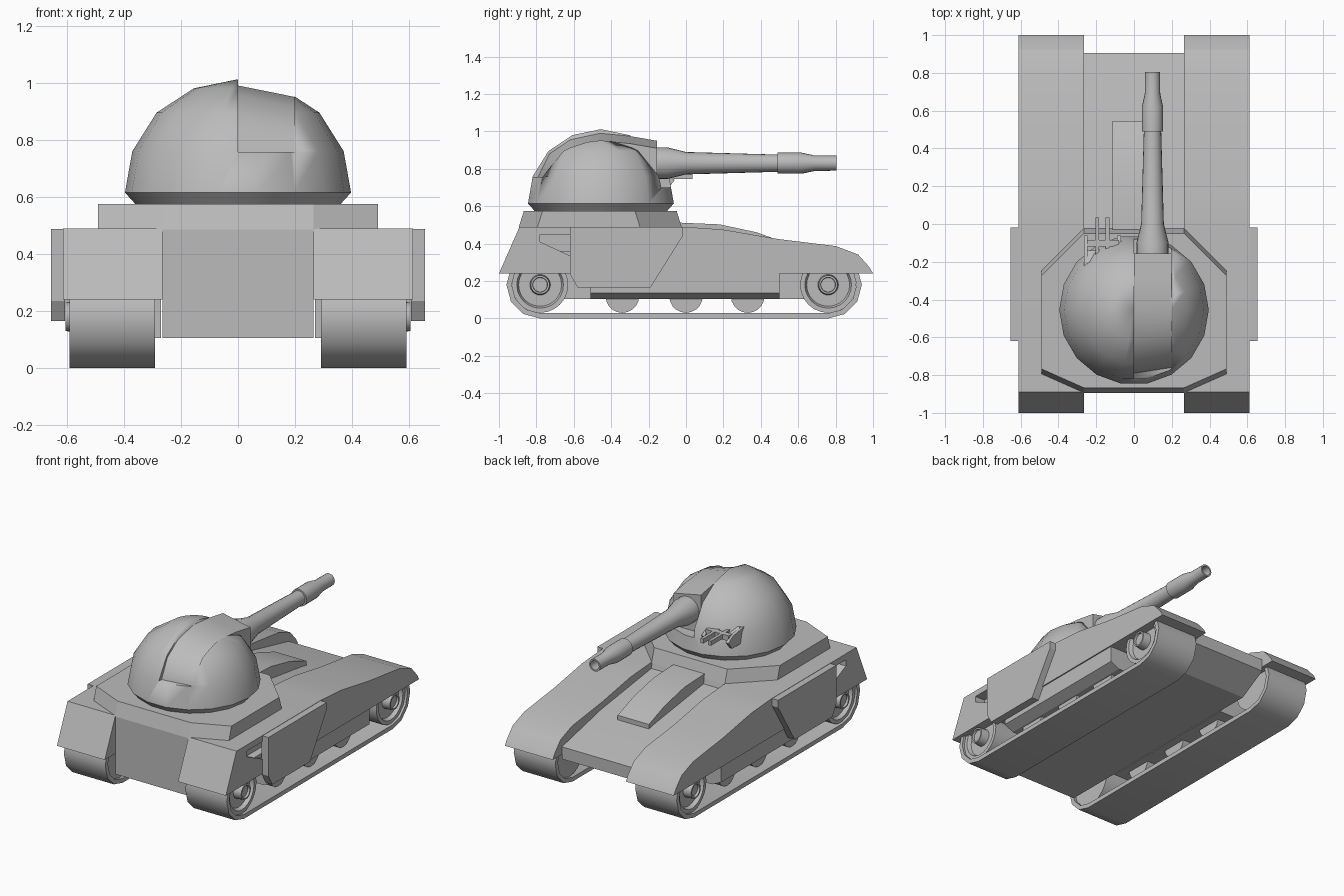
import bpy, bmesh, math
from mathutils import Matrix, Vector

cube = bpy.data.objects.get("Cube")
if cube:
    bpy.data.objects.remove(cube, do_unlink=True)

grey = bpy.data.materials.new("armour grey")
grey.use_nodes = True
shade = (0.5, 0.5, 0.5, 1)
grey.diffuse_color = shade
grey.node_tree.nodes["Principled BSDF"].inputs["Base Color"].default_value = shade


def finish(name, bm, smooth=0.6):
    bmesh.ops.recalc_face_normals(bm, faces=bm.faces)
    mesh = bpy.data.meshes.new(name)
    bm.to_mesh(mesh)
    bm.free()
    ob = bpy.data.objects.new(name, mesh)
    bpy.context.collection.objects.link(ob)
    mesh.materials.append(grey)
    bpy.ops.object.select_all(action='DESELECT')
    ob.select_set(True)
    bpy.context.view_layer.objects.active = ob
    bpy.ops.object.shade_smooth_by_angle(angle=smooth)
    return ob


def skin(bm, rings, caps=True, loop=False):
    """Join rings of equal length with quads."""
    vs = [[bm.verts.new(p) for p in ring] for ring in rings]
    pairs = list(zip(vs, vs[1:])) + ([(vs[-1], vs[0])] if loop else [])
    n = len(vs[0])
    for a, b in pairs:
        for i in range(n):
            bm.faces.new((a[i], a[(i + 1) % n], b[(i + 1) % n], b[i]))
    if caps and not loop:
        bm.faces.new(vs[0])
        bm.faces.new(vs[-1])


def prism(name, profile, x0, x1, smooth=0.4):
    """Side profile (y, z) extruded from x0 to x1."""
    bm = bmesh.new()
    skin(bm, [[(x, y, z) for y, z in profile] for x in (x0, x1)])
    return finish(name, bm, smooth)


def lathe(name, profile, axis, centre, sides):
    """Profile of (distance along axis, radius) turned about an axis."""
    bm = bmesh.new()
    turn = Vector((0, 0, 1)).rotation_difference(Vector(axis)).to_matrix().to_4x4()
    place = Matrix.Translation(centre) @ turn
    rings = []
    for t, r in profile:
        angles = [2 * math.pi * i / sides for i in range(sides)]
        rings.append([place @ Vector((r * math.cos(a), r * math.sin(a), t)) for a in angles])
    skin(bm, rings)
    bmesh.ops.remove_doubles(bm, verts=bm.verts, dist=0.0005)
    return finish(name, bm)


def mirror(ob):
    mod = ob.modifiers.new("mirror", 'MIRROR')
    mod.mirror_object = centre_point


def cut(ob, cutter):
    mod = ob.modifiers.new("cut", 'BOOLEAN')
    mod.object = cutter
    mod.solver = 'EXACT'
    cutter.hide_render = True
    cutter.hide_set(True)


centre_point = bpy.data.objects.new("mirror_centre", None)
bpy.context.collection.objects.link(centre_point)
centre_point.hide_render = True

# Hull between the tracks
prism("hull", [(-.89, .105), (.72, .105), (.905, .21), (.905, .29), (.5, .38),
               (-.02, .45), (-.03, .49), (-.89, .49)], -.265, .265)
prism("deck_wedge", [(-.03, .4), (-.03, .512), (.18, .503), (.38, .46), (.545, .4), (.545, .35)],
      -.113, .113)

# Fenders with a side recess
fender = prism("fender", [(-1, .24), (-.89, .49), (-.01, .49), (.2, .475), (.49, .425), (.8, .387),
                          (.92, .342), (.98, .275), (1, .24)], .265, .612)
recess = prism("recess_cutter", [(-.78, .45), (-.5, .45), (-.5, .28), (-.62, .335), (-.78, .41)],
               .54, .7)
cut(fender, recess)
mirror(fender)

# Side armour plates
mirror(prism("side_plate", [(-.62, .488), (-.018, .488), (-.018, .44), (-.19, .165),
                            (-.58, .165), (-.62, .235)], .605, .655))

# Side skirts with a slanted underside
bm = bmesh.new()
section = [(.27, .24), (.604, .24), (.604, .135), (.54, .105), (.27, .105)]
skin(bm, [[(x, y, z) for x, z in section] for y in (-.51, .5)])
mirror(finish("side_skirt", bm, 0.3))


# Tracks
def track_path(r):
    pts = []
    for y, start in ((.76, -90), (-.78, 90)):
        for i in range(7):
            a = math.radians(start + 30 * i)
            pts.append((y + r * math.cos(a), .18 + r * math.sin(a)))
    return pts


bm = bmesh.new()
skin(bm, [[(x, y, z) for y, z in track_path(r)]
          for x, r in ((.29, .18), (.59, .18), (.59, .152), (.29, .152))], loop=True)
mirror(finish("track", bm))

# End wheels with hubs
for label, y in (("front", .76), ("rear", -.78)):
    mirror(lathe(label + "_wheel", [(.31, .15), (.575, .15), (.575, .125), (.55, .115), (.55, .055),
                                    (.604, .05), (.604, .04), (.59, .038)],
                 (1, 0, 0), (0, y, .18), 24))

# Road wheels
for i, y in enumerate((-.34, 0, .33)):
    mirror(lathe("road_wheel_%d" % (i + 1), [(.32, .09), (.53, .09)], (1, 0, 0), (0, y, .12), 20))

# Turret base, an octagon sloped front and back
bm = bmesh.new()
rings = []
for z, s in ((.485, 0), (.575, .028)):
    half = [(.265, -.022 - s), (.49, -.245 - s), (.49, -.795 + s), (.265, -.895 + s)]
    rings.append([(x, y, z) for x, y in half] + [(-x, y, z) for x, y in reversed(half)])
skin(bm, rings)
finish("turret_base", bm, 0.2)

# Dome turret with an off-centre slot
dome = lathe("turret_dome", [(.57, .355), (.615, .396), (.76, .37), (.895, .285), (.98, .155),
                             (1.012, 0)], (0, 0, 1), (0, -.455, 0), 18)
slot = prism("slot_cutter", [(-1, .757), (-.4, .757), (-.155, .7), (.2, .7), (.2, 1.2), (-1, 1.2)],
             0, .198)
cut(dome, slot)

# Gun housing filling the slot
bm = bmesh.new()
floor = [(-.79, .68), (-.79, .76), (-.73, .88), (-.62, .955), (-.46, .99), (-.3, .975),
         (-.155, .95), (-.155, .68)]
outer = [(y + (.03 if y < -.6 else 0), z - (.04 if z > .8 else 0)) for y, z in floor]
skin(bm, [[(x, y, z) for y, z in ring] for x, ring in ((0, floor), (.198, outer))])
finish("gun_housing", bm)

# Main gun, hollow at the muzzle
lathe("main_gun", [(-.2, .085), (-.1, .085), (0, .06), (.49, .046), (.49, .056), (.62, .056),
                   (.69, .041), (.805, .04), (.805, .03), (.7, .03)],
      (0, 1, 0), (.098, 0, .83), 20)

# Twin light guns on the turret's right side
prism("light_gun_mount", [(-.32, .79), (-.2, .79), (-.14, .75), (-.14, .7), (-.32, .69)], -.25, -.09)
for label, x in (("left", -.09), ("right", -.265)):
    prism(label + "_mount_cheek", [(-.3, .8), (-.11, .77), (-.06, .74), (-.1, .69), (-.3, .69)],
          x, x + .02)
prism("light_gun_crossbar", [(-.12, .74), (-.12, .775), (-.085, .775), (-.085, .74)], -.25, -.08)
for label, x in (("left", -.15), ("right", -.205)):
    prism(label + "_light_gun", [(-.2, .745), (-.2, .775), (.035, .775), (.035, .745)], x, x + .02)
